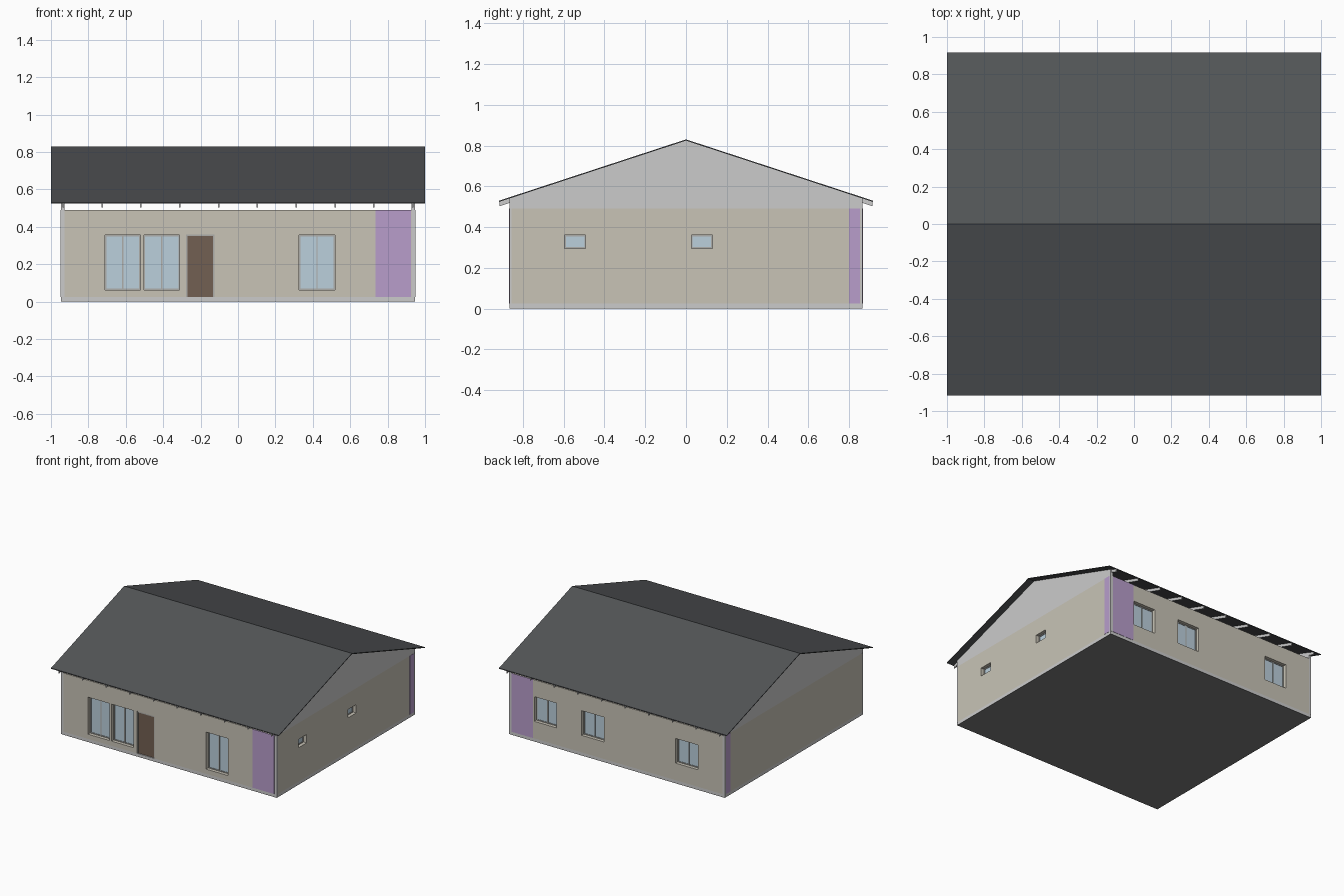
import bpy, bmesh

if "Cube" in bpy.data.objects:
    bpy.data.objects.remove(bpy.data.objects["Cube"])

X, Y, WALL_TOP, PLINTH = 0.947, 0.866, 0.49, 0.025
T = 0.045                                   # wall thickness
EAVE_Y, EAVE_Z, RIDGE_Z = 0.915, 0.53, 0.83
SLOPE = (RIDGE_Z - EAVE_Z) / EAVE_Y


def material(name, r, g, b):
    m = bpy.data.materials.new(name)
    m.diffuse_color = (r, g, b, 1)
    m.use_nodes = True
    m.node_tree.nodes["Principled BSDF"].inputs["Base Color"].default_value = m.diffuse_color
    return m


BEIGE = material("render_beige", 0.58, 0.55, 0.47)
PURPLE = material("accent_purple", 0.48, 0.34, 0.60)
ROOFING = material("roof_dark", 0.085, 0.09, 0.095)
GLASS = material("glass_blue", 0.50, 0.63, 0.72)
BROWN = material("door_brown", 0.17, 0.115, 0.085)
FRAME = material("frame_grey", 0.42, 0.42, 0.40)
SLAB = material("slab_dark", 0.2, 0.2, 0.2)


def add_mesh(name, bm, mat=None):
    bmesh.ops.recalc_face_normals(bm, faces=bm.faces)
    me = bpy.data.meshes.new(name)
    bm.to_mesh(me)
    bm.free()
    ob = bpy.data.objects.new(name, me)
    bpy.context.collection.objects.link(ob)
    if mat:
        me.materials.append(mat)
    return ob


def boxes(name, bounds, mat=None):
    """One object from a list of (x0, x1, y0, y1, z0, z1) boxes."""
    bm = bmesh.new()
    for x0, x1, y0, y1, z0, z1 in bounds:
        vs = bmesh.ops.create_cube(bm, size=1)["verts"]
        for v in vs:
            v.co = (x1 if v.co.x > 0 else x0, y1 if v.co.y > 0 else y0,
                    z1 if v.co.z > 0 else z0)
    return add_mesh(name, bm, mat)


def prisms(name, profile, spans, mat=None):
    """Extrude a (y, z) profile along x over each (x0, x1) span."""
    bm = bmesh.new()
    for x0, x1 in spans:
        f = bm.faces.new([bm.verts.new((x0, y, z)) for y, z in profile])
        ext = bmesh.ops.extrude_face_region(bm, geom=[f])["geom"]
        for v in ext:
            if isinstance(v, bmesh.types.BMVert):
                v.co.x = x1
    return add_mesh(name, bm, mat)


def on_wall(side, u0, u1, z0, z1, d0, d1):
    """Box bounds on a wall; d is the depth inward from the outer face."""
    if side in ("front", "back"):
        s = -1 if side == "front" else 1
        a, b = sorted((s * (Y - d0), s * (Y - d1)))
        return (u0, u1, a, b, z0, z1)
    s = -1 if side == "left" else 1
    a, b = sorted((s * (X - d0), s * (X - d1)))
    return (a, b, u0, u1, z0, z1)


def subtract(ob, cutter):
    cutter.hide_render = True
    cutter.hide_viewport = True
    cutter.display_type = 'WIRE'
    mod = ob.modifiers.new("openings", 'BOOLEAN')
    mod.operation, mod.solver, mod.object = 'DIFFERENCE', 'EXACT', cutter


# side, u0, u1, z0, z1, number of panes
windows = [("front", -0.71, -0.522, 0.062, 0.356, 2),
           ("front", -0.503, -0.312, 0.062, 0.356, 2),
           ("front", 0.327, 0.518, 0.062, 0.356, 2),
           ("back", 0.53, 0.725, 0.16, 0.356, 2),
           ("back", 0.115, 0.31, 0.16, 0.356, 2),
           ("back", -0.71, -0.515, 0.16, 0.356, 2),
           ("right", -0.596, -0.492, 0.294, 0.36, 1),
           ("right", 0.026, 0.13, 0.294, 0.36, 1)]
door = ("front", -0.279, -0.126, PLINTH, 0.36)

# Floor slab and plinth
boxes("plinth", [(-X, X, -Y, Y, 0.002, PLINTH)])
boxes("floor_slab", [(-X, X, -Y, Y, 0, 0.002)], SLAB)

# Walls, hollow with window and door openings
walls = boxes("walls", [(-X, X, -Y, Y, PLINTH, WALL_TOP)], BEIGE)
subtract(walls, boxes("room_cutter", [(-X + T, X - T, -Y + T, Y - T, -0.1, 0.6)]))
subtract(walls, boxes("opening_cutter",
                      [on_wall(*w[:5], -0.05, 0.1) for w in windows] +
                      [on_wall(*door, -0.05, 0.1)]))

# Recessed windows: frame bars and glass panes
bars, panes = [], []
F, D0, D1 = 0.007, 0.026, 0.04
for side, u0, u1, z0, z1, n in windows:
    bars += [on_wall(side, u0, u1, z0, z0 + F, D0, D1),
             on_wall(side, u0, u1, z1 - F, z1, D0, D1)]
    for i in range(n + 1):
        c = u0 + F / 2 + (u1 - u0 - F) * i / n
        bars.append(on_wall(side, c - F / 2, c + F / 2, z0 + F, z1 - F, D0, D1))
    panes.append(on_wall(side, u0 + F, u1 - F, z0 + F, z1 - F, D0 + 0.004, D1 - 0.004))
boxes("window_frames", bars, FRAME)
boxes("window_glass", panes, GLASS)

# Door with surrounding frame
side, u0, u1, z0, z1 = door
boxes("door_frame", [on_wall(side, u0, u0 + 0.008, z0, z1, 0.001, 0.04),
                     on_wall(side, u1 - 0.008, u1, z0, z1, 0.001, 0.04),
                     on_wall(side, u0 + 0.008, u1 - 0.008, z1 - 0.008, z1, 0.001, 0.04)], FRAME)
boxes("door_leaf", [on_wall(side, u0 + 0.008, u1 - 0.008, z0, z1 - 0.008, 0.008, 0.035)], BROWN)

# Coloured accent panels near the corners
boxes("accent_panels",
      [on_wall(s, 0.735, 0.925, PLINTH, WALL_TOP, -0.002, 0.003) for s in ("front", "back")] +
      [on_wall(s, 0.80, 0.853, PLINTH, WALL_TOP, -0.002, 0.003) for s in ("left", "right")], PURPLE)

# Corner trim posts
boxes("corner_trim", [(min(sx * (X - 0.02), sx * (X + 0.001)), max(sx * (X - 0.02), sx * (X + 0.001)),
                       min(sy * (Y - 0.011), sy * (Y + 0.001)), max(sy * (Y - 0.011), sy * (Y + 0.001)),
                       PLINTH, WALL_TOP) for sx in (-1, 1) for sy in (-1, 1)])


# Roof parts follow the same pitched line, offset downwards
def pitch(y, drop):
    return RIDGE_Z - SLOPE * abs(y) - drop


def chevron(y, top, bottom):
    return [(-y, pitch(y, top)), (0, pitch(0, top)), (y, pitch(y, top)),
            (y, pitch(y, bottom)), (0, pitch(0, bottom)), (-y, pitch(y, bottom))]


prisms("roof_sheet", chevron(EAVE_Y + 0.002, 0, 0.006), [(-1, 1)], ROOFING)
rafter_x = [-0.934 + i * 1.868 / 9 for i in range(10)]
prisms("rafters", chevron(EAVE_Y - 0.001, 0.006, 0.028), [(x - 0.004, x + 0.004) for x in rafter_x])

# Gable end walls
gable = [(-Y, WALL_TOP), (Y, WALL_TOP), (Y, pitch(Y, 0.006)),
         (0, pitch(0, 0.006)), (-Y, pitch(Y, 0.006))]
prisms("gables", gable, [(X - 0.02, X), (-X, -X + 0.02)])
